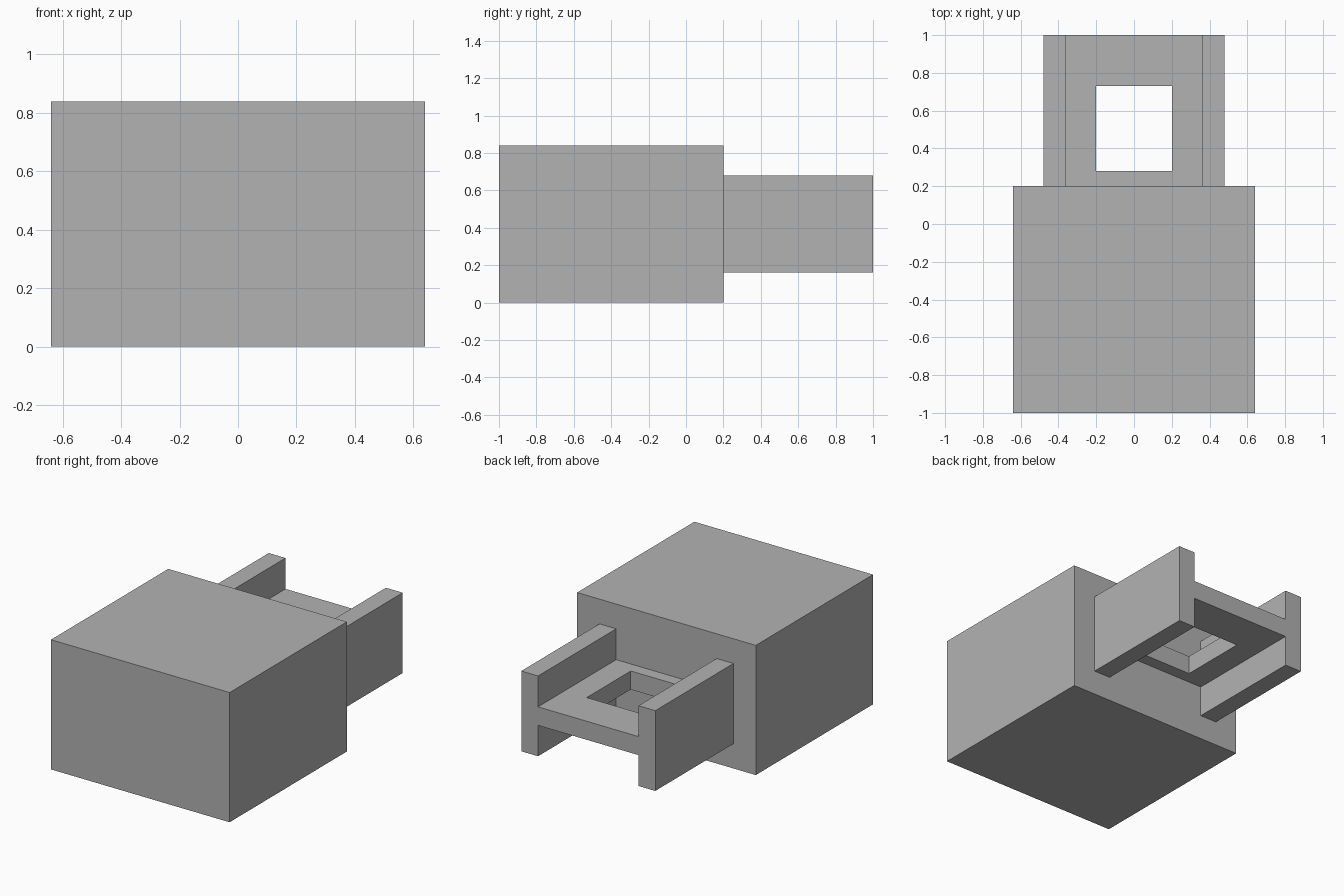
import bpy, bmesh
from mathutils import Vector

default = bpy.data.objects.get("Cube")
if default:
    bpy.data.objects.remove(default, do_unlink=True)

# Single grey material
grey = bpy.data.materials.new("plain_grey")
grey.use_nodes = True
colour = (0.448, 0.448, 0.448, 1)
grey.diffuse_color = colour
grey.node_tree.nodes["Principled BSDF"].inputs["Base Color"].default_value = colour


def finish(name, bm):
    bmesh.ops.recalc_face_normals(bm, faces=bm.faces)
    mesh = bpy.data.meshes.new(name)
    bm.to_mesh(mesh)
    bm.free()
    mesh.materials.append(grey)
    obj = bpy.data.objects.new(name, mesh)
    bpy.context.collection.objects.link(obj)
    return obj


def box(name, low, high):
    low, high = Vector(low), Vector(high)
    bm = bmesh.new()
    bmesh.ops.create_cube(bm, size=1)
    bmesh.ops.scale(bm, vec=high - low, verts=bm.verts)
    bmesh.ops.translate(bm, vec=(low + high) / 2, verts=bm.verts)
    return finish(name, bm)


def corners(x, y0, y1):
    return [(-x, y0), (x, y0), (x, y1), (-x, y1)]


def frame(name, outer, inner, z0, z1):
    """Flat plate with a rectangular opening."""
    bm = bmesh.new()
    rim = [bm.verts.new((x, y, z0)) for x, y in outer]
    hole = [bm.verts.new((x, y, z0)) for x, y in inner]
    for i in range(4):
        j = (i + 1) % 4
        bm.faces.new((rim[i], rim[j], hole[j], hole[i]))
    made = bmesh.ops.extrude_face_region(bm, geom=bm.faces[:], use_keep_orig=True)
    top = [v for v in made["geom"] if isinstance(v, bmesh.types.BMVert)]
    bmesh.ops.translate(bm, vec=(0, 0, z1 - z0), verts=top)
    return finish(name, bm)


# Main block
box("main_block", (-0.64, -1, 0), (0.64, 0.2, 0.84))

# Side rails behind the block
for side, x0, x1 in (("left", 0.36, 0.48), ("right", -0.48, -0.36)):
    box(side + "_rail", (x0, 0.2, 0.16), (x1, 1, 0.68))

# Cross plate with a rectangular opening between the rails
frame("cross_plate", corners(0.36, 0.2, 1), corners(0.2, 0.28, 0.73), 0.36, 0.48)
